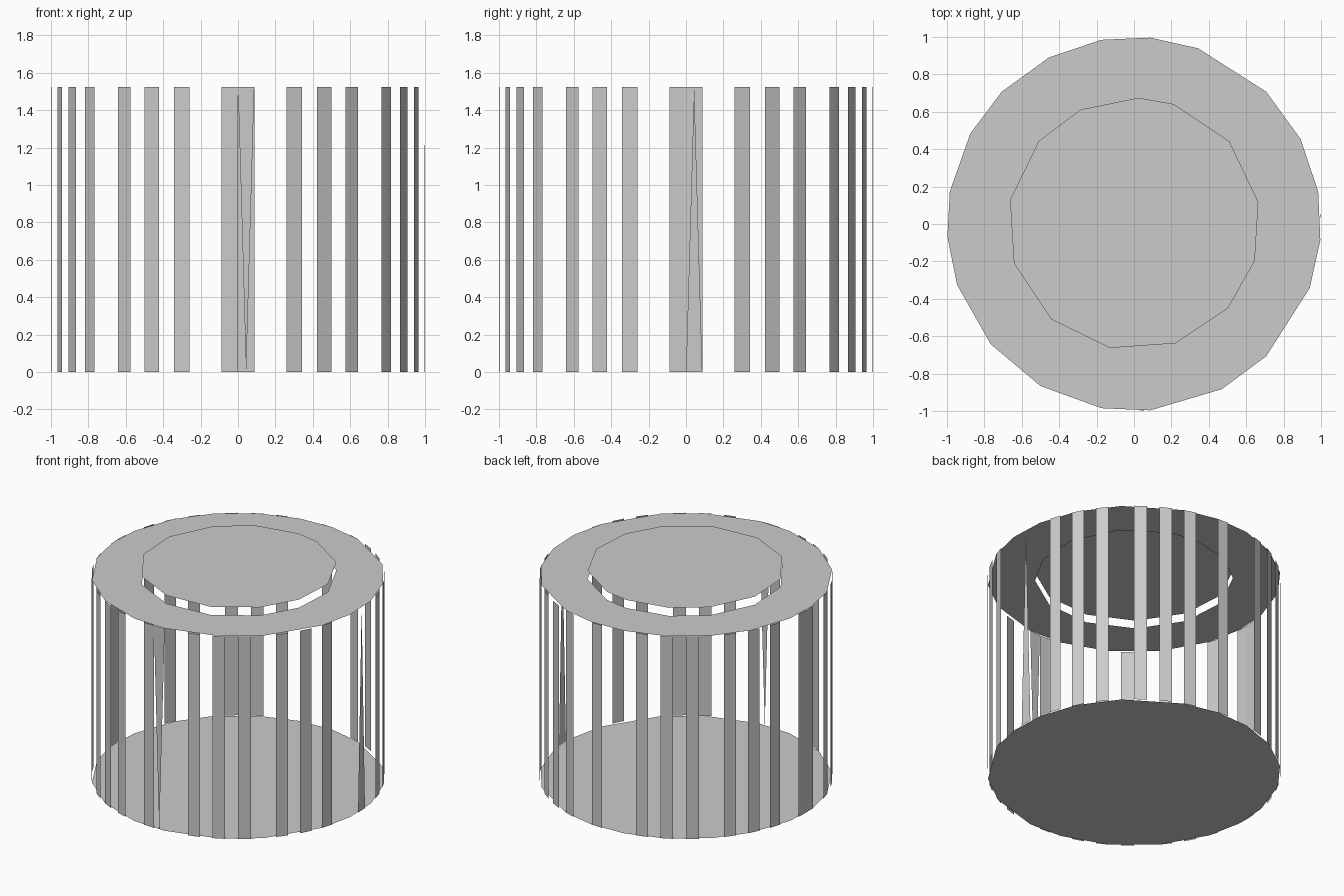
import bpy, bmesh
from math import sin, cos, radians

cube = bpy.data.objects.get("Cube")
if cube:
    bpy.data.objects.remove(cube, do_unlink=True)

HEIGHT = 1.524
LID_Z = 1.585
INNER = 0.675

grey = bpy.data.materials.new("light_grey")
grey.use_nodes = True
COLOUR = (0.6, 0.6, 0.6, 1)
grey.diffuse_color = COLOUR
grey.node_tree.nodes["Principled BSDF"].inputs["Base Color"].default_value = COLOUR


def point(angle, z, radius=1.0):
    """Point on the drum, angle measured from the front towards +x."""
    a = radians(angle)
    return (radius * sin(a), -radius * cos(a), z)


def make(name, polygons):
    bm = bmesh.new()
    for poly in polygons:
        bm.faces.new([bm.verts.new(p) for p in poly])
    mesh = bpy.data.meshes.new(name)
    bm.to_mesh(mesh)
    bm.free()
    mesh.materials.append(grey)
    obj = bpy.data.objects.new(name, mesh)
    bpy.context.collection.objects.link(obj)
    return obj


def slat(start, step=5):
    a, b = start, start + step
    return [point(a, 0), point(b, 0), point(b, HEIGHT), point(a, HEIGHT)]


# Slats: the same six in every quarter, plus a few on the main axes
quarter = (15, 25, 35, 50, 60, 70)
starts = [q + 90 * i for i in range(4) for q in quarter]
starts += [-5, 175, 265, 270]
make("side_slats", [slat(s) for s in starts])

# Two tapered slats, one pointing down and one pointing up
make("front_tapered_slat", [[point(2.5, 0), point(5, HEIGHT), point(0, HEIGHT)]])
make("right_tapered_slat", [[point(90, 0), point(95, 0), point(92.5, HEIGHT)]])

# Uneven rim shared by the floor and the top ring
rim = (5, 28, 45, 70, 85, 100, 117, 135, 160, 175, 190,
       207, 225, 241, 260, 274, 289, 310, 330, 350)
make("floor_disc", [[point(a, 0) for a in rim]])

# Raised lid disc
hole = (19, 48, 73, 100, 131, 162, 178, 205, 229, 259, 288, 319, 349)
make("lid_disc", [[point(a, LID_Z, INNER) for a in hole]])

# Top ring, filled between the rim and the hole
bm = bmesh.new()
edges = []
for angles, radius in ((rim, 1.0), (hole, INNER)):
    loop = [bm.verts.new(point(a, HEIGHT, radius)) for a in angles]
    edges += [bm.edges.new((loop[i - 1], loop[i])) for i in range(len(loop))]
bmesh.ops.triangle_fill(bm, edges=edges, use_beauty=True, normal=(0, 0, 1))
mesh = bpy.data.meshes.new("top_ring")
bm.to_mesh(mesh)
bm.free()
mesh.materials.append(grey)
bpy.context.collection.objects.link(bpy.data.objects.new("top_ring", mesh))
